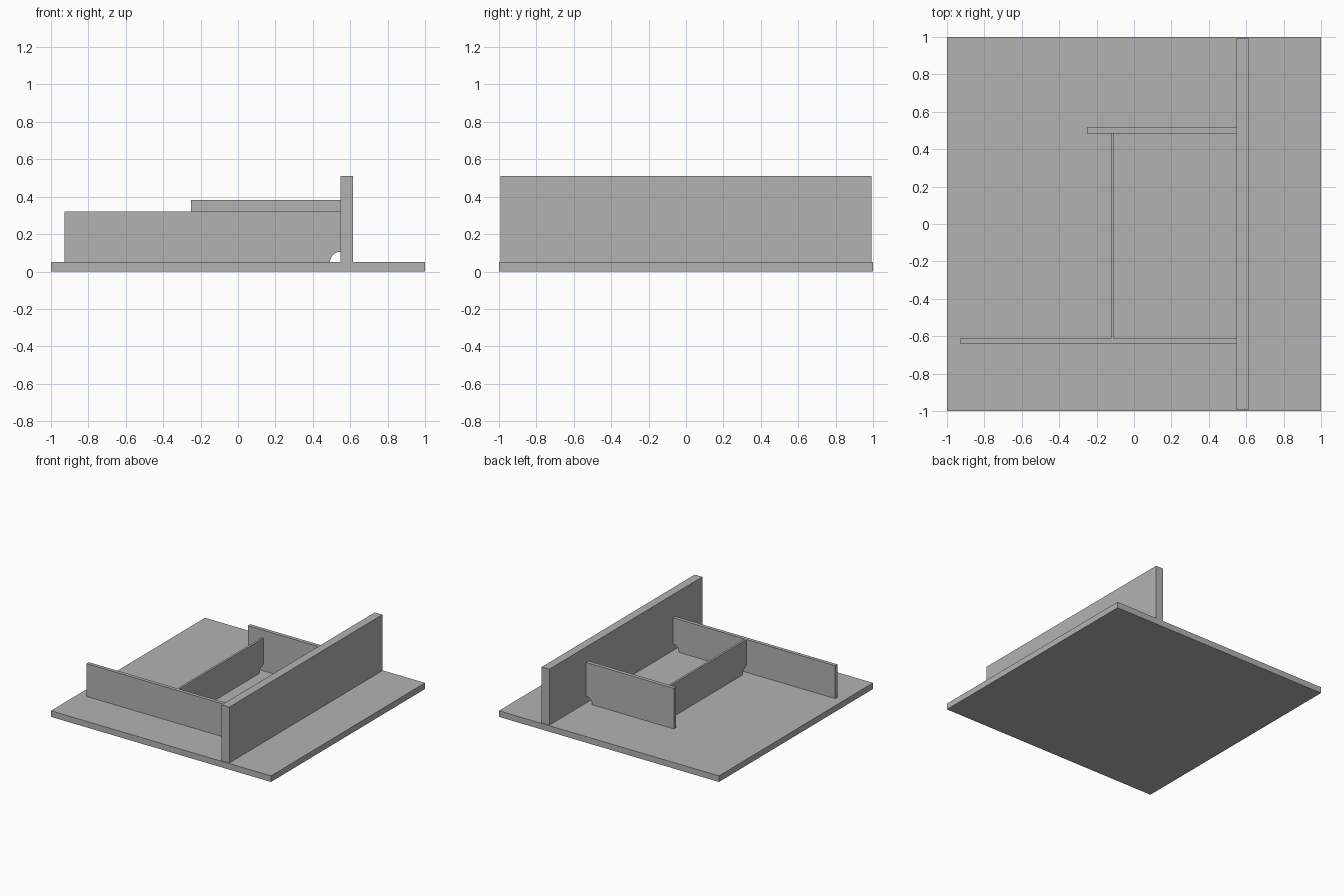
import bpy
import bmesh
from math import cos, sin, pi
from mathutils import Vector

cube = bpy.data.objects.get("Cube")
if cube:
    bpy.data.objects.remove(cube, do_unlink=True)

grey = bpy.data.materials.new("plain grey")
grey.use_nodes = True
colour = (0.45, 0.45, 0.45, 1)
grey.diffuse_color = colour
grey.node_tree.nodes["Principled BSDF"].inputs["Base Color"].default_value = colour

BASE_TOP = 0.05
NOTCH = 0.055


def outline(a, b, top, notch_a=False, notch_b=False, steps=10):
    """Upright panel profile with optional quarter-round drain notches at its feet."""
    pts = [(a, top)]
    arc = [(NOTCH * cos(i * pi / 2 / steps), NOTCH * sin(i * pi / 2 / steps))
           for i in range(steps + 1)]
    if notch_a:
        pts += [(a + u, BASE_TOP + v) for u, v in reversed(arc)]
    else:
        pts.append((a, BASE_TOP))
    if notch_b:
        pts += [(b - u, BASE_TOP + v) for u, v in arc]
    else:
        pts.append((b, BASE_TOP))
    return pts + [(b, top)]


def panel(name, profile, axis, start, end):
    """Extrude a profile along x or y."""
    bm = bmesh.new()
    if axis == "x":
        verts = [bm.verts.new((start, u, z)) for u, z in profile]
        shift = Vector((end - start, 0, 0))
    else:
        verts = [bm.verts.new((u, start, z)) for u, z in profile]
        shift = Vector((0, end - start, 0))
    face = bm.faces.new(verts)
    result = bmesh.ops.extrude_face_region(bm, geom=[face], use_keep_orig=True)
    moved = [g for g in result["geom"] if isinstance(g, bmesh.types.BMVert)]
    bmesh.ops.translate(bm, verts=moved, vec=shift)
    bmesh.ops.recalc_face_normals(bm, faces=bm.faces)
    mesh = bpy.data.meshes.new(name)
    bm.to_mesh(mesh)
    bm.free()
    mesh.materials.append(grey)
    obj = bpy.data.objects.new(name, mesh)
    bpy.context.collection.objects.link(obj)
    return obj


# Base plate
panel("base_plate", [(-1, 0), (1, 0), (1, BASE_TOP), (-1, BASE_TOP)], "y", -1, 1)

# Tall wall running front to back
panel("tall_wall", outline(-0.993, 0.993, 0.51), "x", 0.547, 0.616)

# Side panels butting against the wall, notched at its foot
panel("front_panel", outline(-0.927, 0.547, 0.32, notch_b=True), "y", -0.641, -0.612)
panel("back_panel", outline(-0.25, 0.547, 0.383, notch_b=True), "y", 0.484, 0.515)

# Thin rib between the side panels, notched at both ends
panel("cross_rib", outline(-0.612, 0.484, 0.32, True, True), "x", -0.123, -0.106)
